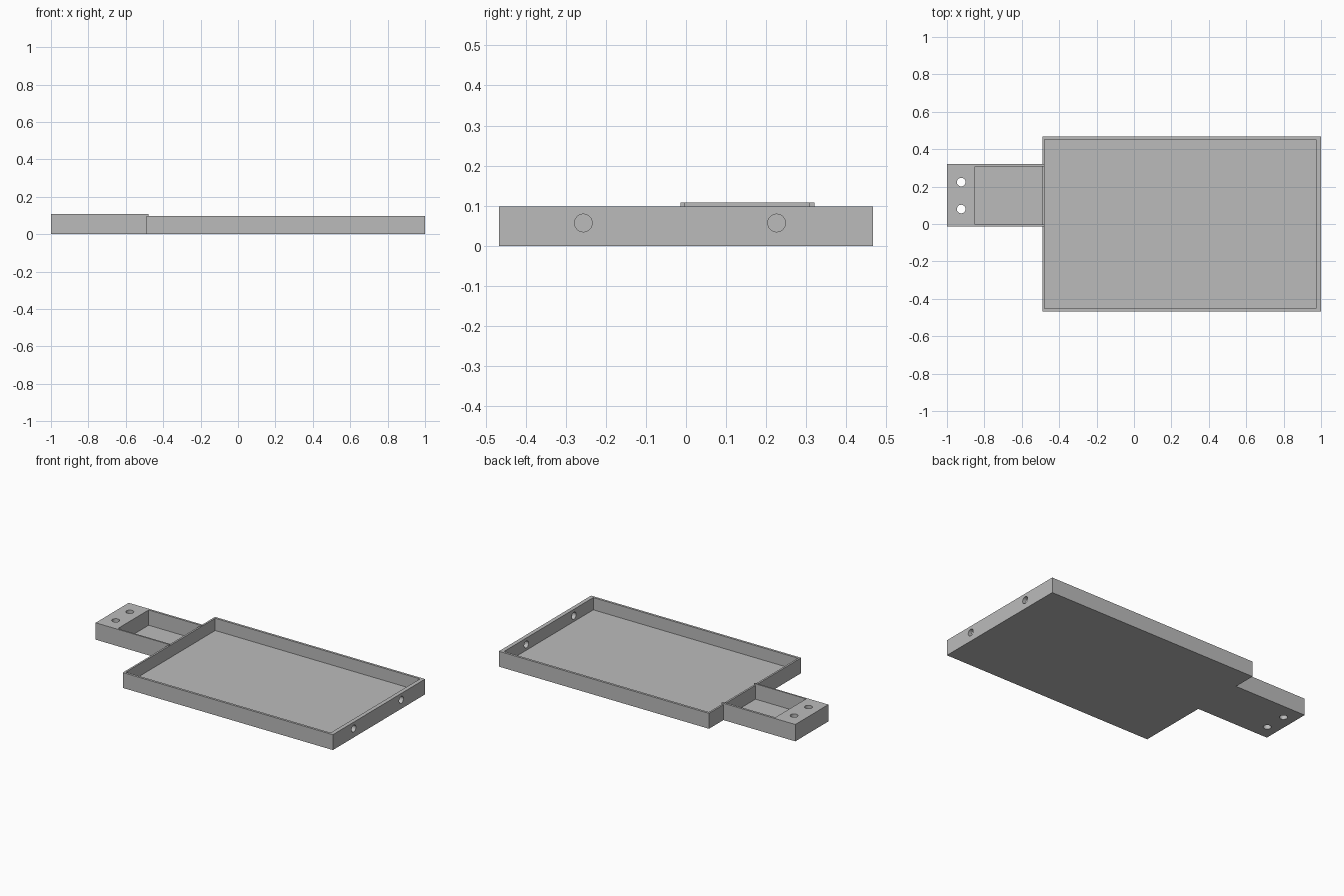
import bpy
import bmesh
from mathutils import Matrix, Vector

cube = bpy.data.objects.get("Cube")
if cube:
    bpy.data.objects.remove(cube, do_unlink=True)

grey = bpy.data.materials.new("plain_grey")
grey.use_nodes = True
colour = (0.5, 0.5, 0.5, 1)
grey.diffuse_color = colour
grey.node_tree.nodes["Principled BSDF"].inputs["Base Color"].default_value = colour


def make_object(name, bm):
    mesh = bpy.data.meshes.new(name)
    bm.to_mesh(mesh)
    bm.free()
    mesh.materials.append(grey)
    obj = bpy.data.objects.new(name, mesh)
    bpy.context.collection.objects.link(obj)
    return obj


def box(name, low, high):
    low, high = Vector(low), Vector(high)
    bm = bmesh.new()
    bmesh.ops.create_cube(bm, size=1, matrix=Matrix.Translation((low + high) / 2)
                          @ Matrix.Diagonal((*(high - low), 1)))
    return make_object(name, bm)


def drill(name, centre, radius, depth, axis):
    bm = bmesh.new()
    turn = Vector((0, 0, 1)).rotation_difference(Vector(axis)).to_matrix().to_4x4()
    bmesh.ops.create_cone(bm, cap_ends=True, segments=48, radius1=radius, radius2=radius,
                          depth=depth, matrix=Matrix.Translation(centre) @ turn)
    return make_object(name, bm)


def cut(target, cutters):
    bpy.context.view_layer.objects.active = target
    for cutter in cutters:
        cutter.hide_render = True
        mod = target.modifiers.new("cut", "BOOLEAN")
        mod.operation = "DIFFERENCE"
        mod.solver = "EXACT"
        mod.object = cutter
        bpy.ops.object.modifier_apply(modifier=mod.name)
        bpy.data.objects.remove(cutter, do_unlink=True)
    bpy.ops.object.select_all(action="DESELECT")
    target.select_set(True)
    bpy.ops.object.shade_smooth_by_angle(angle=0.5)


joint, inner_joint = -0.49, -0.478
tray_top, handle_top = 0.0985, 0.108

# Shallow tray with two holes through its end wall
tray = box("tray", (joint, -0.467, 0), (1, 0.467, tray_top))
cut(tray, [box("tray_hollow", (inner_joint, -0.452, 0.02), (0.974, 0.452, 0.2))]
    + [drill("wall_hole", (1, y, 0.057), 0.022, 0.2, (1, 0, 0)) for y in (-0.256, 0.226)])

# Handle with a pocket, two bolt holes, and side walls lapping over the tray rim
handle = box("handle", (-1, -0.014, 0), (inner_joint, 0.321, handle_top))
cut(handle, [box("handle_pocket", (-0.849, -0.004, 0.01), (-0.4, 0.307, 0.2)),
             box("rim_clearance", (joint, -0.1, -0.1), (-0.4, 0.4, tray_top))]
    + [drill("bolt_hole", (-0.924, y, 0.05), 0.023, 0.4, (0, 0, 1)) for y in (0.08, 0.224)])
